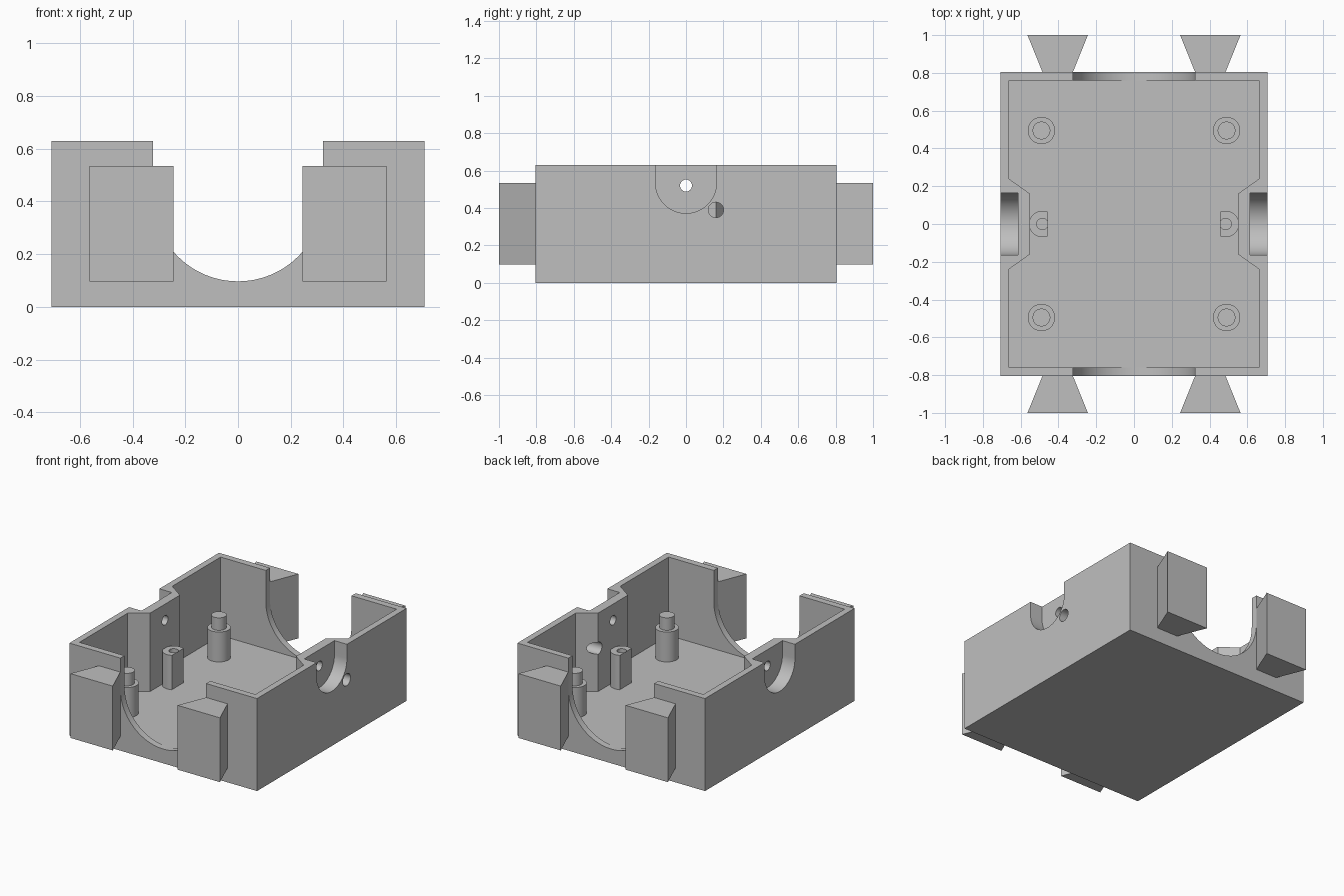
import bpy, bmesh
from math import sin, cos, pi, radians, acos

cube = bpy.data.objects.get("Cube")
if cube:
    bpy.data.objects.remove(cube, do_unlink=True)

grey = bpy.data.materials.new("plain_grey")
grey.use_nodes = True
COLOR = (0.52, 0.52, 0.52, 1)
grey.diffuse_color = COLOR
grey.node_tree.nodes["Principled BSDF"].inputs["Base Color"].default_value = COLOR


def arc(cx, cy, r, start=0, end=2 * pi, n=48):
    """Points on an arc; the end point is left out for a full circle."""
    last = n if end - start > 6.28 else n + 1
    return [(cx + r * cos(start + (end - start) * i / n),
             cy + r * sin(start + (end - start) * i / n)) for i in range(last)]


def prism(name, pts, axis, lo, hi):
    """Extrude a 2D profile along x (y, z profile), y (x, z) or z (x, y)."""
    place = {"x": lambda a, b, d: (d, a, b),
             "y": lambda a, b, d: (a, d, b),
             "z": lambda a, b, d: (a, b, d)}[axis]
    bm = bmesh.new()
    low = [bm.verts.new(place(a, b, lo)) for a, b in pts]
    high = [bm.verts.new(place(a, b, hi)) for a, b in pts]
    bm.faces.new(low)
    bm.faces.new(high)
    for i in range(len(pts)):
        j = (i + 1) % len(pts)
        bm.faces.new((low[i], low[j], high[j], high[i]))
    bmesh.ops.recalc_face_normals(bm, faces=bm.faces)
    mesh = bpy.data.meshes.new(name)
    bm.to_mesh(mesh)
    bm.free()
    mesh.materials.append(grey)
    obj = bpy.data.objects.new(name, mesh)
    bpy.context.collection.objects.link(obj)
    return obj


def activate(obj):
    bpy.ops.object.select_all(action="DESELECT")
    obj.select_set(True)
    bpy.context.view_layer.objects.active = obj


def cut(obj, cutter):
    """Subtract the cutter and remove it."""
    cutter.hide_render = True
    mod = obj.modifiers.new("cut", "BOOLEAN")
    mod.operation = "DIFFERENCE"
    mod.solver = "EXACT"
    mod.object = cutter
    activate(obj)
    bpy.ops.object.modifier_apply(modifier=mod.name)
    bpy.data.objects.remove(cutter, do_unlink=True)


def smooth(obj):
    activate(obj)
    bpy.ops.object.shade_smooth_by_angle(angle=radians(25))


W, L, H = 0.707, 0.805, 0.63
FLOOR = 0.096

# Open box with thickened wall sections in the middle of both long sides
housing = prism("housing", [(-W, -L), (W, -L), (W, L), (-W, L)], "z", 0, H)
side = [(0.663, -0.76), (0.663, -0.24), (0.55, -0.16),
        (0.55, 0.16), (0.663, 0.24), (0.663, 0.76)]
cavity = side + [(-x, -y) for x, y in side]
cut(housing, prism("cavity_cutter", cavity, "z", FLOOR, 1))

# Round-bottomed openings in the front and back walls
R = 0.323
opening = arc(0, 0.42, R, pi, 2 * pi) + [(R, 1), (-R, 1)]
for s in (-1, 1):
    lo, hi = sorted((s * 0.74, s * 0.9))
    cut(housing, prism("opening_cutter", opening, "y", lo, hi))

# Round-bottomed pockets in the long sides, each with a small through hole
P = 0.163
pocket = arc(0, 0.535, P, pi, 2 * pi) + [(P, 1), (-P, 1)]
for s in (-1, 1):
    lo, hi = sorted((s * 0.613, s * 0.9))
    cut(housing, prism("pocket_cutter", pocket, "x", lo, hi))
    lo, hi = sorted((s * 0.5, s * 0.65))
    cut(housing, prism("hole_cutter", arc(0, 0.52, 0.032, n=32), "x", lo, hi))

# Extra hole on the left side only
cut(housing, prism("side_hole_cutter", arc(0.16, 0.39, 0.041, n=32), "x", 0.5, 0.9))
smooth(housing)

# Dovetail lugs on the front and back
for ys, end in ((-1, "front"), (1, "back")):
    for xs, hand in ((-1, "right"), (1, "left")):
        c = xs * 0.404
        lug = [(c - 0.08, ys * 0.803), (c + 0.08, ys * 0.803),
               (c + 0.16, ys), (c - 0.16, ys)]
        prism(f"{end}_{hand}_dovetail", lug, "z", 0.097, 0.535)

        # Stepped standoff near each inner corner
        x, y = xs * 0.49, ys * 0.495
        smooth(prism(f"{end}_{hand}_standoff", arc(x, y, 0.072), "z", FLOOR - 0.01, 0.30))
        smooth(prism(f"{end}_{hand}_pin", arc(x, y, 0.047), "z", 0.29, 0.385))

# D-shaped screw posts against the thickened walls
flat = acos(0.03 / 0.07)
for s, hand in ((-1, "right"), (1, "left")):
    d_shape = [(s * (0.485 - a), b) for a, b in arc(0, 0, 0.07, flat, 2 * pi - flat)]
    post = prism(f"{hand}_screw_post", d_shape, "z", FLOOR - 0.01, 0.33)
    cut(post, prism("screw_cutter", arc(s * 0.485, 0, 0.03, n=32), "z", 0.15, 0.5))
    smooth(post)
